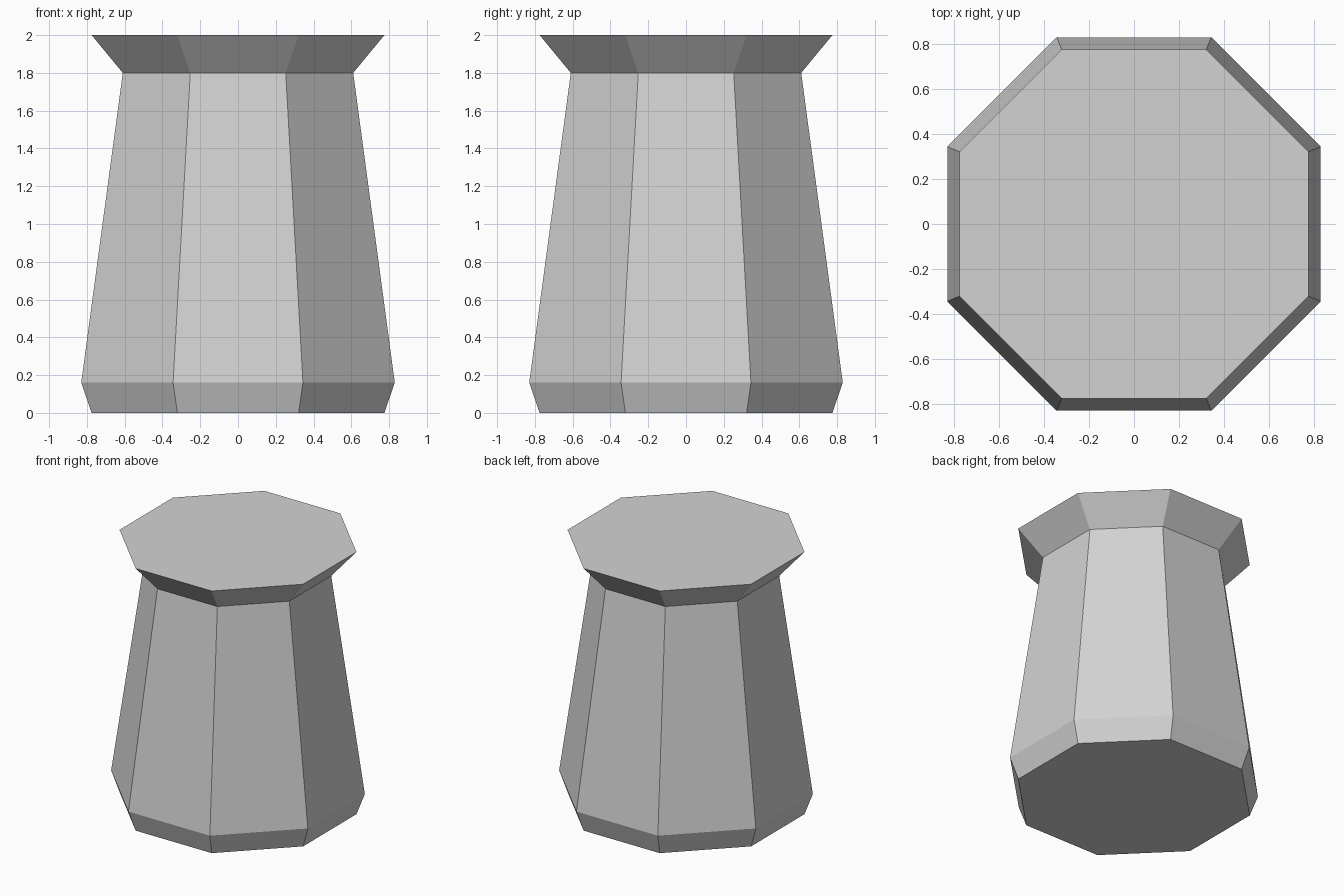
import bpy, bmesh, math

if "Cube" in bpy.data.objects:
    bpy.data.objects.remove(bpy.data.objects["Cube"])

SIDES = 8

# light stone colour
stone = bpy.data.materials.new("light_grey")
stone.diffuse_color = (0.65, 0.65, 0.65, 1)
stone.use_nodes = True
stone.node_tree.nodes["Principled BSDF"].inputs["Base Color"].default_value = stone.diffuse_color

# (flat-to-centre distance, height): foot, widest point, neck, flared rim
PROFILE = [(0.775, 0.0), (0.83, 0.16), (0.61, 1.80), (0.775, 2.0)]


def ring(bm, apothem, z):
    """Octagon of vertices with flat sides facing the axes."""
    r = apothem / math.cos(math.pi / SIDES)
    angles = [(i + 0.5) * 2 * math.pi / SIDES for i in range(SIDES)]
    return [bm.verts.new((r * math.cos(a), r * math.sin(a), z)) for a in angles]


# tapered octagonal pedestal with flared rim
bm = bmesh.new()
rings = [ring(bm, a, z) for a, z in PROFILE]
for low, high in zip(rings, rings[1:]):
    for i in range(SIDES):
        j = (i + 1) % SIDES
        bm.faces.new((low[i], low[j], high[j], high[i]))

# flat bottom and top
bm.faces.new(list(reversed(rings[0])))
bm.faces.new(rings[-1])

mesh = bpy.data.meshes.new("pedestal")
bm.to_mesh(mesh)
bm.free()
mesh.materials.append(stone)
bpy.context.collection.objects.link(bpy.data.objects.new("pedestal", mesh))
